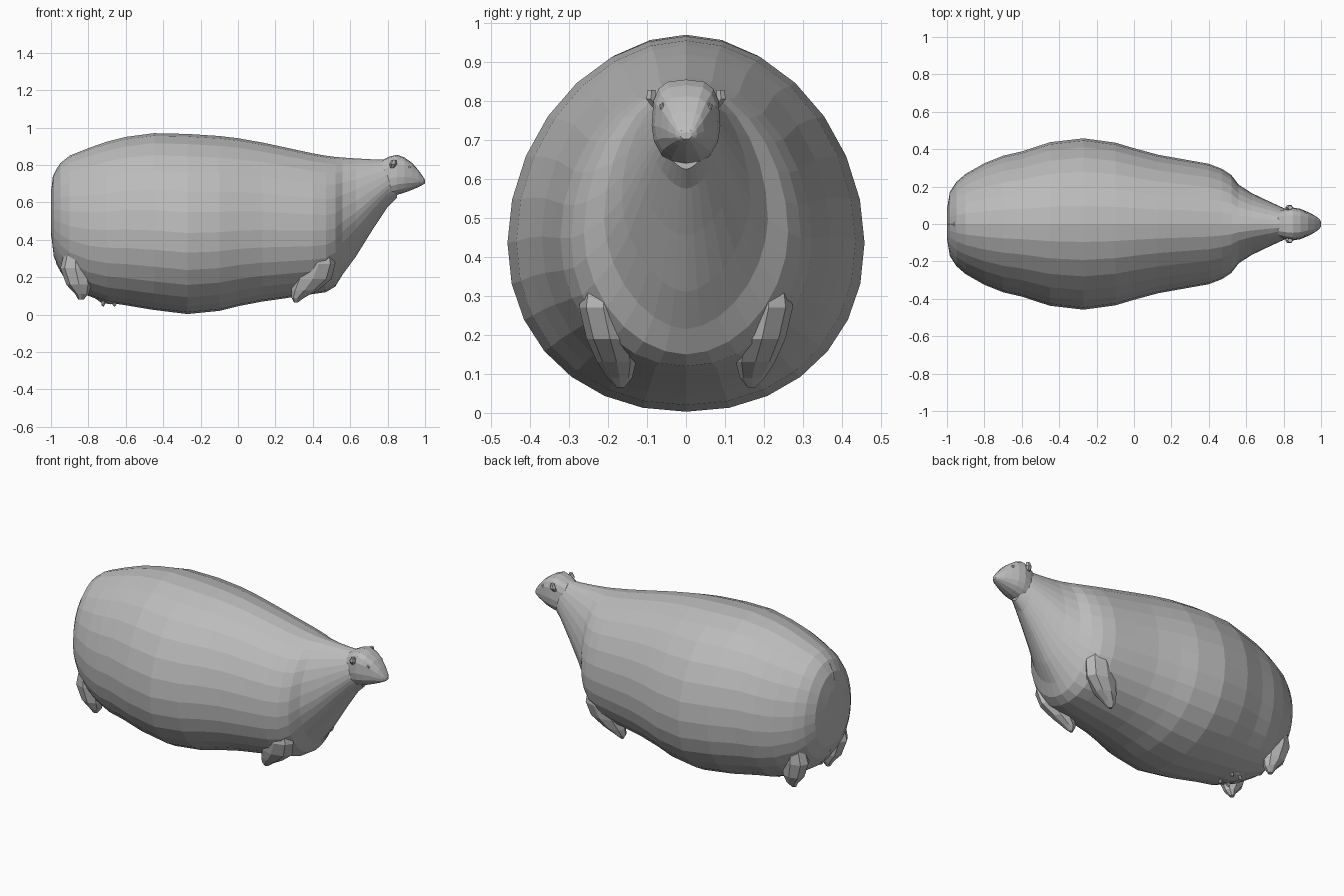
import bpy
import bmesh
import math
from mathutils import Vector

cube = bpy.data.objects.get("Cube")
if cube:
    bpy.data.objects.remove(cube)

hide = bpy.data.materials.new("grey hide")
hide.use_nodes = True
GREY = (0.5, 0.5, 0.5, 1)
hide.diffuse_color = GREY
hide.node_tree.nodes["Principled BSDF"].inputs["Base Color"].default_value = GREY


def finish(name, bm):
    bmesh.ops.recalc_face_normals(bm, faces=bm.faces)
    mesh = bpy.data.meshes.new(name)
    bm.to_mesh(mesh)
    bm.free()
    mesh.materials.append(hide)
    obj = bpy.data.objects.new(name, mesh)
    bpy.context.collection.objects.link(obj)
    return obj


def skin(name, rings):
    """Join equal rings of points and cap both ends."""
    bm = bmesh.new()
    loops = [[bm.verts.new(p) for p in ring] for ring in rings]
    n = len(loops[0])
    for a, b in zip(loops, loops[1:]):
        for i in range(n):
            j = (i + 1) % n
            bm.faces.new((a[i], a[j], b[j], b[i]))
    bm.faces.new(loops[0])
    bm.faces.new(loops[-1])
    return finish(name, bm)


def oval_loft(name, stations, sides, waist, shape):
    """Stations are x, top, bottom, half width; waist is the height share of the
    widest line; shape(x) gives the roundness powers above and below it."""
    rings = []
    for x, top, bottom, half in stations:
        middle = bottom + (top - bottom) * waist
        upper, lower = shape(x)
        ring = []
        for i in range(sides):
            a = math.tau * i / sides
            c, s = math.cos(a), math.sin(a)
            power = upper if s > 0 else lower
            reach = top - middle if s > 0 else middle - bottom
            ring.append((x, math.copysign(abs(c) ** power, c) * half,
                         middle + math.copysign(abs(s) ** power, s) * reach))
        rings.append(ring)
    return skin(name, rings)


def limb(name, path, sides=8):
    """Path is a list of (point, radius along x, radius along y)."""
    rings = [[Vector(p) + Vector((rx * math.cos(math.tau * i / sides),
                                  ry * math.sin(math.tau * i / sides), 0))
              for i in range(sides)] for p, rx, ry in path]
    return skin(name, rings)


def blob(name, centre, size, subdivisions=2):
    bm = bmesh.new()
    bmesh.ops.create_icosphere(bm, subdivisions=subdivisions, radius=1)
    for v in bm.verts:
        v.co = Vector(centre) + Vector(v.co[k] * size[k] for k in range(3))
    return finish(name, bm)


def body_shape(x):
    """Round barrel whose underside narrows to a keel at the chest."""
    chest = min(max((x - .45) / .15, 0), 1)
    return 1.04, .94 + .24 * chest


# Barrel body tapering into the neck
oval_loft("body", [
    (-1, .66, .44, .08), (-.985, .75, .31, .17), (-.95, .81, .23, .225),
    (-.9, .85, .165, .268), (-.8, .89, .1, .325), (-.7, .925, .065, .365),
    (-.6, .95, .05, .388), (-.45, .97, .025, .437), (-.27, .966, .003, .458),
    (-.1, .955, .02, .435), (0, .943, .045, .405), (.13, .92, .07, .37),
    (.27, .89, .09, .345), (.4, .862, .11, .322), (.47, .85, .12, .295),
    (.52, .843, .15, .262), (.56, .84, .215, .21), (.63, .835, .31, .165),
    (.72, .83, .455, .122), (.8, .83, .575, .085), (.85, .83, .625, .06)],
    28, .45, body_shape)

# Wedge head with a flat poll and pointed muzzle
oval_loft("head", [
    (.77, .825, .62, .07), (.81, .845, .63, .082), (.85, .855, .64, .088),
    (.89, .84, .652, .081), (.93, .812, .667, .064), (.965, .772, .682, .046),
    (.99, .737, .695, .028), (1, .72, .702, .014)], 16, .45, lambda x: (.65, .9))

for side, tag in ((1, "left"), (-1, "right")):
    # Ears, eyes and nostrils
    limb(tag + "_ear", [
        ((.825, side * .075, .785), .012, .014), ((.83, side * .09, .805), .02, .014),
        ((.835, side * .088, .828), .012, .012)], 6)
    blob(tag + "_eye", (.917, side * .06, .785), (.012, .009, .012), 1)
    blob(tag + "_nostril", (.991, side * .012, .722), (.007, .007, .006), 1)

    # Short legs swelling out of the belly and ending in pointed hooves
    limb(tag + "_front_leg", [
        ((.44, side * .21, .36), .06, .05), ((.43, side * .212, .27), .09, .062),
        ((.4, side * .195, .19), .1, .06), ((.355, side * .178, .13), .07, .05),
        ((.32, side * .17, .09), .034, .032), ((.31, side * .168, .065), .01, .01)])
    limb(tag + "_hind_leg", [
        ((-.87, side * .19, .36), .05, .05), ((-.87, side * .185, .25), .08, .06),
        ((-.85, side * .178, .16), .068, .052), ((-.835, side * .17, .11), .036, .034),
        ((-.84, side * .165, .08), .014, .014)])

    # Teats
    for x in (-.72, -.66):
        blob(tag + "_teat", (x, side * .05, .06), (.012, .012, .018), 1)

# Udder and tail
blob("udder", (-.68, 0, .12), (.1, .12, .065))
limb("tail", [
    ((-.94, 0, .79), .025, .025), ((-.97, 0, .74), .02, .022),
    ((-.986, 0, .66), .013, .018), ((-.986, 0, .42), .013, .018),
    ((-.955, 0, .27), .016, .02), ((-.9, 0, .17), .014, .016)])
